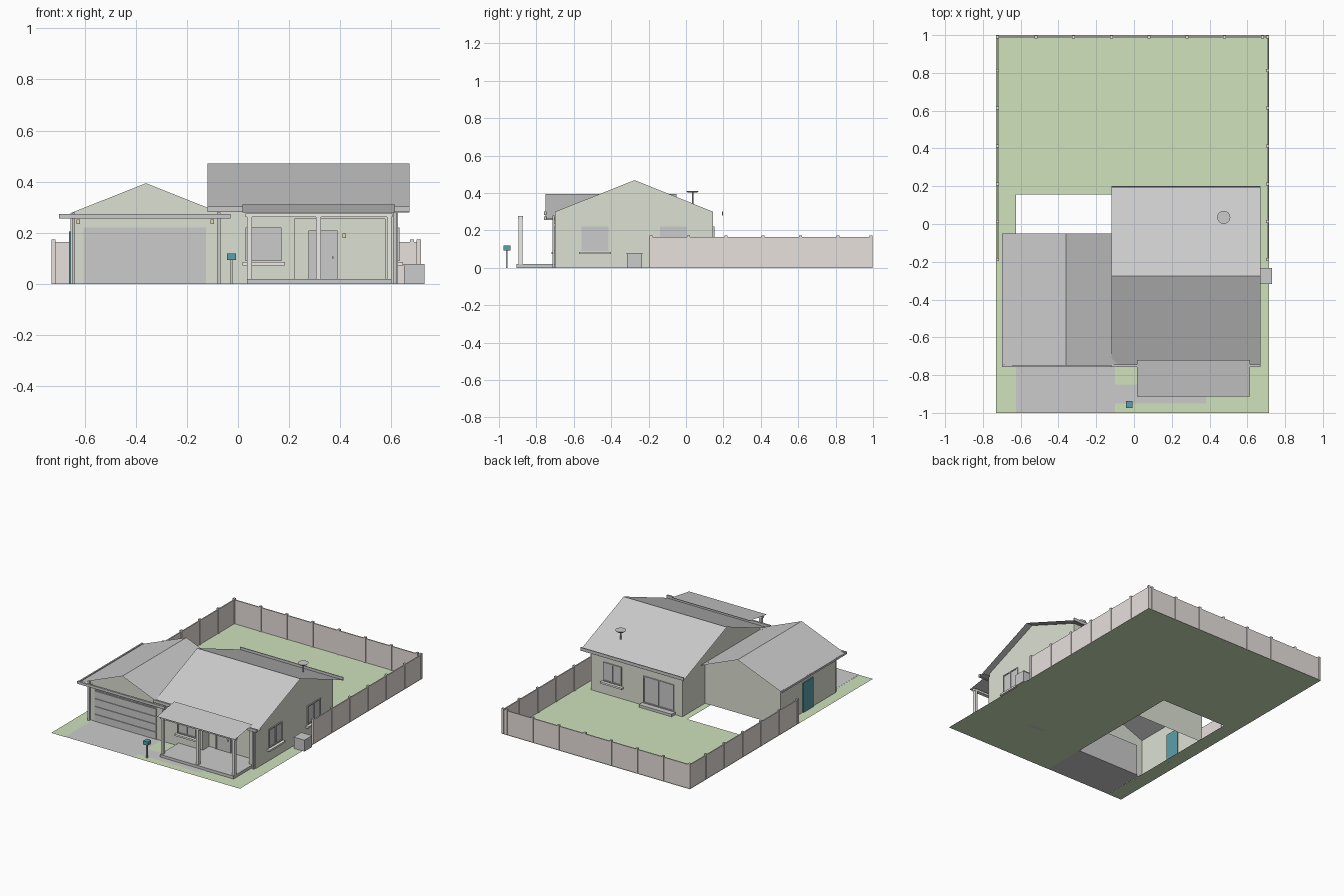
import bpy, bmesh, math
from mathutils import Vector

if "Cube" in bpy.data.objects:
    bpy.data.objects.remove(bpy.data.objects["Cube"])


def mat(name, r, g, b):
    m = bpy.data.materials.new(name)
    m.diffuse_color = (r, g, b, 1)
    m.use_nodes = True
    m.node_tree.nodes["Principled BSDF"].inputs["Base Color"].default_value = m.diffuse_color
    return m


WALL = mat("wall_paint", .72, .75, .65)
LAWN = mat("lawn_green", .62, .76, .50)
FENCE = mat("fence_panel", .80, .75, .72)
TEAL = mat("teal_paint", .10, .35, .40)
TRIM = mat("trim_white", .85, .84, .80)
LAMP = mat("lamp_tan", .80, .68, .45)


def mesh(name, verts, faces, m=None):
    me = bpy.data.meshes.new(name)
    me.from_pydata(verts, [], faces)
    me.update()
    ob = bpy.data.objects.new(name, me)
    bpy.context.collection.objects.link(ob)
    if m:
        me.materials.append(m)
    return ob


def boxes(name, items, m=None):
    """One object out of boxes given as (x0, x1, y0, y1, z0, z1)."""
    v, f = [], []
    for x0, x1, y0, y1, z0, z1 in items:
        n = len(v)
        v += [(x, y, z) for z in (z0, z1) for x, y in ((x0, y0), (x1, y0), (x1, y1), (x0, y1))]
        f += [[n + i for i in q] for q in ((3, 2, 1, 0), (4, 5, 6, 7), (0, 1, 5, 4),
                                           (1, 2, 6, 5), (2, 3, 7, 6), (3, 0, 4, 7))]
    return mesh(name, v, f, m)


def box(name, x0, x1, y0, y1, z0, z1, m=None):
    return boxes(name, [(x0, x1, y0, y1, z0, z1)], m)


def cylinder(name, r1, r2, depth, loc, sides=16):
    bpy.ops.mesh.primitive_cone_add(vertices=sides, radius1=r1, radius2=r2, depth=depth, location=loc)
    ob = bpy.context.object
    ob.name = name
    return ob


def window(name, side, a0, a1, z0, z1, at, sill=True):
    """Glass, frame, middle bar and sill on a wall; side is '-y', '+y' or '+x'."""
    s = -1 if side[0] == '-' else 1

    def slab(b0, b1, c0, c1, d):
        lo, hi = sorted((at - s * .004, at + s * d))
        return (lo, hi, b0, b1, c0, c1) if side[1] == 'x' else (b0, b1, lo, hi, c0, c1)
    t, mid = .007, (a0 + a1) / 2
    boxes(name + "_glass", [slab(a0, a1, z0, z1, .002)])
    boxes(name + "_frame", [slab(a0, a0 + t, z0, z1, .007), slab(a1 - t, a1, z0, z1, .007),
                            slab(mid - t / 2, mid + t / 2, z0 + t, z1 - t, .007),
                            slab(a0 + t, a1 - t, z0, z0 + t, .007),
                            slab(a0 + t, a1 - t, z1 - t, z1, .007)])
    if sill:
        boxes(name + "_sill", [slab(a0 - .013, a1 + .013, z0 - .017, z0 - .005, .02)], TRIM)


def walls(name, plan, h):
    """Open wall shell standing on a closed plan outline."""
    n = len(plan)
    return mesh(name, [(x, y, z) for z in (0, h) for x, y in plan],
                [(i, (i + 1) % n, n + (i + 1) % n, n + i) for i in range(n)], WALL)


# lawn with an opening around the garage, driveway and path
mesh("lawn", [(x, y, 0) for x, y in ((-.73, -1), (-.625, -1), (-.625, .155), (-.12, .155),
                                     (-.12, -1), (.715, -1), (.715, 1), (-.73, 1))],
     [(0, 1, 2, 7), (2, 3, 6, 7), (3, 4, 5, 6)], LAWN)
mesh("driveway", [(-.625, -1, .001), (-.10, -1, .001), (-.10, -.70, .001), (-.625, -.70, .001)],
     [(0, 1, 2, 3)])
mesh("path", [(-.10, -.95, .002), (.38, -.95, .002), (.38, -.85, .002), (-.10, -.85, .002)],
     [(0, 1, 2, 3)])

# main house walls with entry recess, gables across x
L, R, F, B = -.075, .625, -.70, .145
RIDGE_Y, RY = -.6975, -.275
walls("house_walls", [(L, F), (.22, F), (.22, -.63), (.575, -.63), (.575, F), (R, F), (R, B), (L, B)], .30)
for n, x in (("left", L), ("right", R)):
    mesh("house_gable_" + n, [(x, F, .30), (x, B, .30), (x, RY, .469)], [(0, 1, 2)], WALL)
box("entry_lintel", .22, .575, F, -.63, .255, .30, WALL)

# main roof sheet and eave gutters
mesh("house_roof", [(x, y, z) for x in (-.12, .67) for y, z in ((-.75, .282), (RY, .472), (.20, .282))],
     [(0, 1, 4, 3), (1, 2, 5, 4)])
boxes("house_gutters", [(-.12, .67, -.758, -.745, .282, .302), (-.12, .67, .192, .199, .28, .302)])
mesh("house_soffit", [(x, y, .284) for x, y in ((-.12, -.75), (.67, -.75), (.67, F), (-.12, F))],
     [(0, 1, 2, 3)])

# garage walls, gables across y
GL, GB, GX = -.655, -.10, -.36
walls("garage_walls", [(GL, F), (L, F), (L, GB), (GL, GB)], .277)
for n, y in (("front", F), ("back", GB)):
    mesh("garage_gable_" + n, [(GL, y, .277), (L + .01, y, .277), (GX, y, .394)], [(0, 1, 2)], WALL)
mesh("garage_roof", [(x, y, z) for y in (-.75, -.05) for x, z in ((-.695, .262), (GX, .396), (-.03, .262))],
     [(0, 1, 4, 3), (1, 2, 5, 4)])
boxes("garage_gutters", [(-.70, -.03, -.758, -.745, .256, .274), (-.70, -.69, -.745, -.05, .256, .27)])

# sectional garage door
box("garage_door", -.605, -.125, -.704, -.69, 0, .22)
boxes("garage_door_panels", [(-.60, -.13, -.709, -.704, .006 + i * .0535, .053 + i * .0535) for i in range(4)])
box("side_door", GL - .006, GL + .006, -.45, -.34, 0, .205, TEAL)

# porch deck, columns, beam and lean-to roof
boxes("porch_deck", [(.035, .60, -.905, -.70, 0, .02), (.221, .574, -.70, -.63, 0, .02)])
boxes("porch_columns", [(x, x + .018, -.895, -.873, .02, .262) for x in (.036, .306, .582)], TRIM)
box("porch_beam", .03, .605, -.897, -.872, .262, .276, TRIM)
mesh("porch_roof", [(.017, -.912, .279), (.615, -.912, .279), (.615, -.72, .31), (.017, -.72, .31)],
     [(0, 1, 2, 3)])

# front door with frame
box("front_door", .283, .382, -.636, -.625, .02, .203)
boxes("front_door_frame", [(.275, .283, -.64, -.628, .02, .21), (.382, .39, -.64, -.628, .02, .21),
                           (.283, .382, -.64, -.628, .203, .21)])
box("front_door_knob", .368, .374, -.645, -.636, .10, .108, LAMP)

# windows and the patio door
window("front_window", '-y', .03, .17, .09, .22, F)
window("side_window_front", '+x', -.56, -.415, .09, .22, R)
window("side_window_back", '+x', -.14, .005, .09, .22, R)
window("back_window", '+y', .39, .53, .09, .22, B)
window("patio_door", '+y', -.01, .222, .02, .205, B, sill=False)
box("patio_step", -.02, .232, B, .185, 0, .018)

# downpipes and wall lamps
boxes("downpipes", [(x, x + .013, -.715, -.702, 0, .28) for x in (-.65, -.082, .608)])
boxes("wall_lamps", [(x - .007, x + .007, y - .014, y, z, z + .018) for x, y, z in
                     ((-.625, F, .234), (-.10, F, .234), (.415, -.63, .18))], LAMP)

# fence panels on three sides, posts every 0.2
X0, X1 = -.722, .707
boxes("fence_panels", [(X0 - .004, X0 + .004, -.195, .996, 0, .165),
                       (X1 - .004, X1 + .004, -.195, .996, 0, .165),
                       (X0, X1, .986, .994, 0, .165)], FENCE)
posts = [(x, -.187 + .2 * i) for x in (X0, X1) for i in range(6)]
posts += [(-.52 + .2 * i, .99) for i in range(6)] + [(X0, .99), (X1, .99), (.68, .99)]
boxes("fence_posts", [(x - .008, x + .008, y - .008, y + .008, 0, .174) for x, y in posts], FENCE)

# outdoor cooling unit
box("cooling_unit", .65, .73, -.315, -.235, 0, .073)
box("cooling_unit_lid", .648, .73, -.317, -.233, .073, .079)

# roof vent
cylinder("vent_pipe", .004, .004, .07, (.475, .035, .373), 8)
cylinder("vent_cap", .025, .035, .010, (.475, .035, .407), 16)

# letter box on a post
box("letter_box_post", -.03, -.022, -.963, -.955, 0, .094)
box("letter_box", -.043, -.008, -.975, -.938, .094, .12, TEAL)
